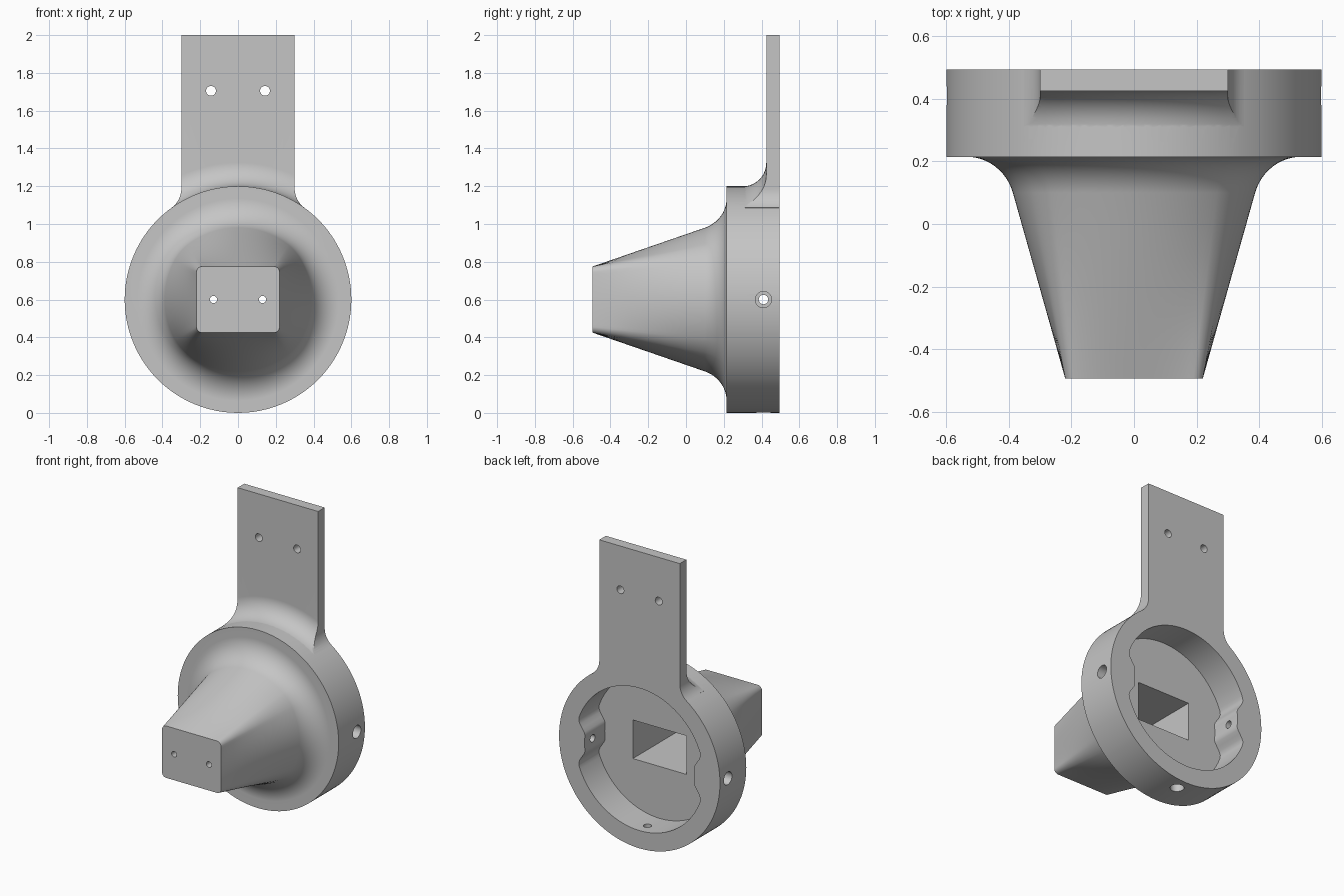
import bpy, bmesh
from math import sin, cos, pi, radians, sqrt, atan2
from mathutils import Matrix, Vector

cube = bpy.data.objects.get("Cube")
if cube:
    bpy.data.objects.remove(cube, do_unlink=True)

AXIS_Z = 0.6                    # height of the round housing's axis
R = 0.6                         # housing radius
FRONT, BACK = -0.495, 0.495
FACE = 0.215                    # front face of the housing ring
PLATE_Y = 0.425                 # front face of the mounting plate

grey = bpy.data.materials.new("plain grey")
grey.use_nodes = True
grey.diffuse_color = (0.56, 0.56, 0.56, 1)
grey.node_tree.nodes["Principled BSDF"].inputs["Base Color"].default_value = (0.56, 0.56, 0.56, 1)


def finish(name, bm):
    bmesh.ops.recalc_face_normals(bm, faces=bm.faces)
    mesh = bpy.data.meshes.new(name)
    bm.to_mesh(mesh)
    bm.free()
    mesh.materials.append(grey)
    obj = bpy.data.objects.new(name, mesh)
    bpy.context.collection.objects.link(obj)
    return obj


def skin(name, rings):
    """Closed solid through rings of (x, y, z) points around the housing axis."""
    bm = bmesh.new()
    rows = [[bm.verts.new((x, y, z + AXIS_Z)) for x, y, z in ring] for ring in rings]
    n = len(rows[0])
    for a, b in zip(rows, rows[1:]):
        for i in range(n):
            j = (i + 1) % n
            bm.faces.new((a[i], a[j], b[j], b[i]))
    bm.faces.new(rows[0])
    bm.faces.new(rows[-1])
    return finish(name, bm)


def prism(name, outline, y0, y1):
    return skin(name, [[(x, y, z) for x, z in outline] for y in (y0, y1)])


def rod(name, centre, radius, length, axis):
    bm = bmesh.new()
    turn = Vector((0, 0, 1)).rotation_difference(Vector(axis)).to_matrix().to_4x4()
    place = Matrix.Translation(Vector(centre) + Vector((0, 0, AXIS_Z)))
    bmesh.ops.create_cone(bm, cap_ends=True, segments=28, radius1=radius,
                          radius2=radius, depth=length, matrix=place @ turn)
    return finish(name, bm)


def combine(obj, other, operation):
    mod = obj.modifiers.new(operation.lower(), 'BOOLEAN')
    mod.operation, mod.solver, mod.object = operation, 'EXACT', other
    bpy.context.view_layer.objects.active = obj
    bpy.ops.object.modifier_apply(modifier=mod.name)
    bpy.data.objects.remove(other, do_unlink=True)


# Matching points on the rounded rectangular nose and on the unit circle
HALF_W, HALF_H, CORNER = 0.22, 0.175, 0.03
pairs = []
corners = [(1, 1, 32, 48), (-1, 1, 132, 148), (-1, -1, 212, 228), (1, -1, 312, 328)]
for k, (sx, sz, a0, a1) in enumerate(corners):
    for i in range(7):
        t = i / 6
        turn = (k + t) * pi / 2
        a = radians(a0 + (a1 - a0) * t)
        pairs.append((Vector((sx * (HALF_W - CORNER) + CORNER * cos(turn),
                              sz * (HALF_H - CORNER) + CORNER * sin(turn))),
                      Vector((cos(a), sin(a)))))
    # straight side up to the next corner
    start = pairs[-1][0]
    nx, nz, b0, _ = corners[(k + 1) % 4]
    turn = (k + 1) * pi / 2
    end = Vector((nx * (HALF_W - CORNER) + CORNER * cos(turn),
                  nz * (HALF_H - CORNER) + CORNER * sin(turn)))
    b0 += 360 if k == 3 else 0
    for i in range(1, 22):
        t = i / 22
        a = radians(a1 + (b0 - a1) * t)
        pairs.append((start.lerp(end, t), Vector((cos(a), sin(a)))))

# Tapered body, fillet and housing as one skin
BASE_R, FILLET_R, FILLET_Y = 0.42, 0.535, 0.1


def taper(y):
    f = (y - FRONT) / (FACE - FRONT)
    return [rect.lerp(circle * BASE_R, f) for rect, circle in pairs]


rings = []
for i in range(7):
    y = FRONT + (FILLET_Y - FRONT) * i / 6
    rings.append([(p.x, y, p.y) for p in taper(y)])
start = taper(FILLET_Y)
for i in range(1, 13):
    t = i / 12
    w0, w1, w2 = (1 - t) ** 2, 1.6 * t * (1 - t), t * t
    total = w0 + w1 + w2
    y = (w0 * FILLET_Y + (w1 + w2) * FACE) / total
    ring = []
    for p, (_, c) in zip(start, pairs):
        q = (p * w0 + c * (BASE_R * w1 + FILLET_R * w2)) / total
        ring.append((q.x, y, q.y))
    rings.append(ring)
for y in (FACE, BACK):
    rings.append([(c.x * R, y, c.y * R) for _, c in pairs])
body = skin("mount_body", rings)

# Mounting plate outline with filleted shoulders
SHOULDER, PLATE_X, TOP = 0.125, 0.3, 1.4
cx = PLATE_X + SHOULDER
cz = sqrt((R + SHOULDER) ** 2 - cx ** 2)
sweep = pi - atan2(cz, -cx)
last = atan2(-cz, -cx) % (2 * pi)
side = [(PLATE_X, TOP)]
for i in range(11):
    a = pi + (last - pi) * i / 10
    side.append((cx + SHOULDER * cos(a), cz + SHOULDER * sin(a)))
side.append((side[-1][0] * 0.9, side[-1][1] * 0.9))
outline = side + [(-x, z) for x, z in reversed(side)]
plate = prism("mounting_plate", outline, 0.2, 0.6)

# Turned profile that rounds the plate into the rim
BLEND = 0.125
profile = [(R - 0.01, 0.285)]
for i in range(11):
    a = i / 10 * pi / 2
    profile.append((R - 0.001 + BLEND * (1 - cos(a)), PLATE_Y - BLEND + BLEND * sin(a)))
profile += [(2, PLATE_Y), (2, BACK)]
angles = [2 * pi * i / 128 for i in range(128)]
blend = skin("rim_blend", [[(r * cos(a), y, r * sin(a)) for a in angles] for r, y in profile])
combine(plate, blend, 'INTERSECT')
combine(body, plate, 'UNION')

# Rear cavity with a screw boss on each side
cavity = []
for i in range(144):
    a = 2 * pi * i / 144
    s = min(1, max(0, (0.16 - abs(0.48 * sin(a))) / 0.1))
    r = 0.48 - 0.07 * s * s * (3 - 2 * s)
    cavity.append((r * cos(a), r * sin(a)))
combine(body, prism("cavity_cutter", cavity, 0.28, 0.6), 'DIFFERENCE')

# Rectangular socket inside the nose
socket = [(0.2, 0.13), (-0.2, 0.13), (-0.2, -0.13), (0.2, -0.13)]
combine(body, prism("socket_cutter", socket, -0.43, 0.35), 'DIFFERENCE')

# Screw holes through the nose, plate and rim
HOLE_Y = 0.41
holes = []
for s in (-1, 1):
    holes.append(rod("nose_hole", (0.13 * s, -0.45, 0), 0.019, 0.2, (0, 1, 0)))
    holes.append(rod("plate_hole", (0.143 * s, 0.46, 1.105), 0.026, 0.3, (0, 1, 0)))
for d in (Vector((1, 0, 0)), Vector((-1, 0, 0)), Vector((0, 0, -1))):
    mid = Vector((0, HOLE_Y, 0))
    holes.append(rod("rim_hole", mid + d * 0.5, 0.025, 0.4, d))
    holes.append(rod("rim_counterbore", mid + d * 0.6, 0.043, 0.12, d))
for hole in holes:
    combine(body, hole, 'DIFFERENCE')

# Smooth shading with crisp edges
bpy.ops.object.select_all(action='DESELECT')
body.select_set(True)
bpy.context.view_layer.objects.active = body
bpy.ops.object.shade_smooth_by_angle(angle=radians(30))
weighted = body.modifiers.new("weighted_normals", 'WEIGHTED_NORMAL')
weighted.keep_sharp = True
